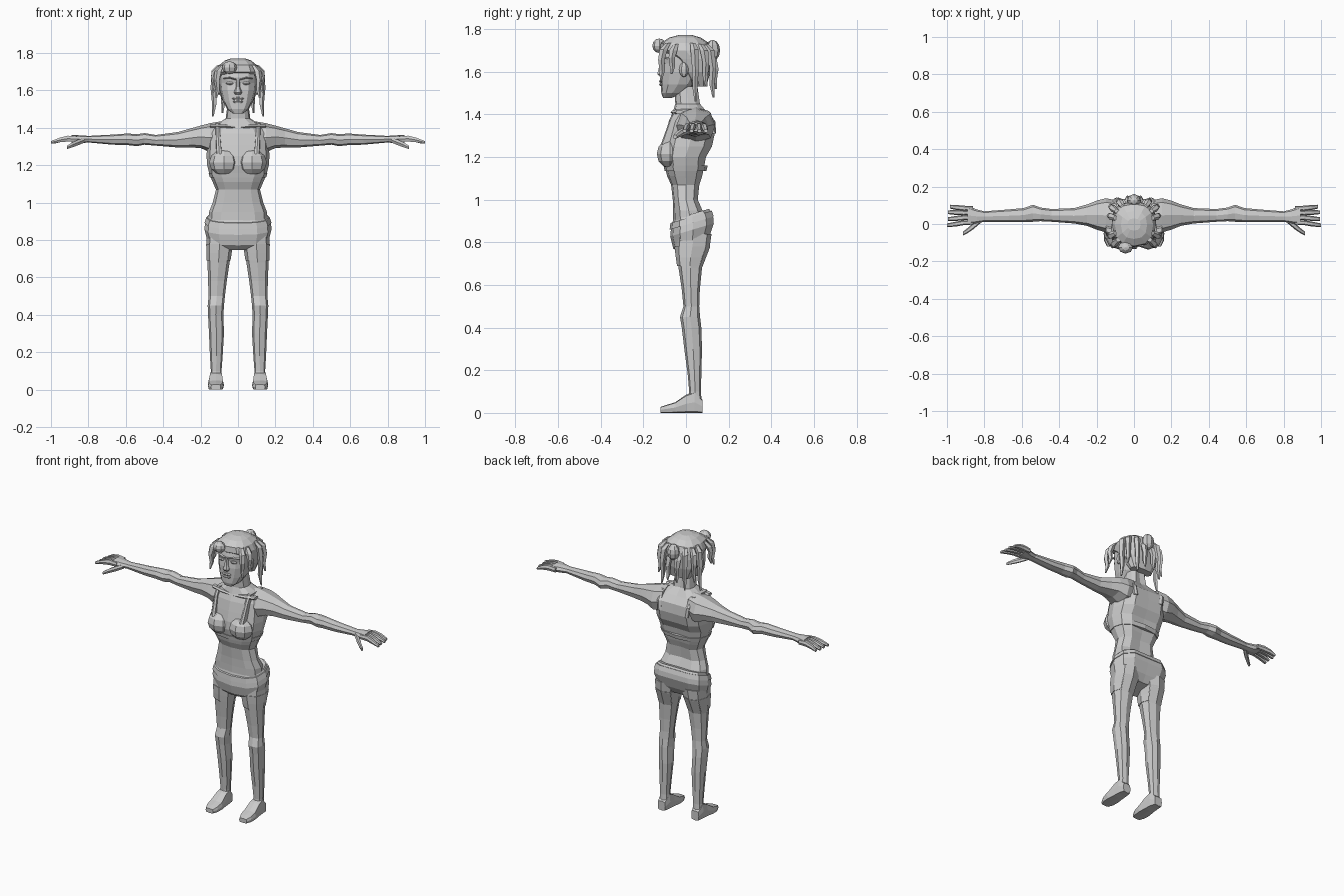
import bpy, bmesh, math
from mathutils import Matrix

grey = bpy.data.materials.new("light_grey")
grey.diffuse_color = (0.6, 0.6, 0.6, 1)


def finish(name, bm, mirror=False):
    bmesh.ops.recalc_face_normals(bm, faces=bm.faces[:])
    me = bpy.data.meshes.new(name)
    bm.to_mesh(me)
    bm.free()
    me.materials.append(grey)
    ob = bpy.data.objects.new(name, me)
    bpy.context.collection.objects.link(ob)
    if mirror:
        ob.modifiers.new("Mirror", 'MIRROR').use_mirror_merge = False
    return ob


def loft(name, axis, rings, n=10, power=2.5, mirror=False, shear=0, groove=0):
    """Skin rings (t, u0, u1, v0, v1) stacked along an axis."""
    bm = bmesh.new()
    loops = []
    for t, u0, u1, v0, v1 in rings:
        loop = []
        for i in range(n):
            a = 2 * math.pi * i / n
            c, s = math.cos(a), math.sin(a)
            u = (u0 + u1) / 2 + (u1 - u0) / 2 * math.copysign(abs(c) ** (2 / power), c)
            v = (v0 + v1) / 2 + (v1 - v0) / 2 * math.copysign(abs(s) ** (2 / power), s)
            if groove and s > 0.99:
                v -= groove
            co = {'x': (t, u, v), 'y': (u, t, v), 'z': (u, v, t + shear * v)}[axis]
            loop.append(bm.verts.new(co))
        loops.append(loop)
    for a, b in zip(loops, loops[1:]):
        for i in range(n):
            j = (i + 1) % n
            bm.faces.new((a[i], a[j], b[j], b[i]))
    bm.faces.new(loops[0])
    bm.faces.new(loops[-1])
    return finish(name, bm, mirror)


def column(name, rings, **kw):
    """Centred upright loft from (z, half_width, y_front, y_back)."""
    return loft(name, 'z', [(z, -w, w, f, b) for z, w, f, b in rings], **kw)


def strand(name, pts, mirror=False):
    """Thin hanging strand from (x, y, z, radius)."""
    return loft(name, 'z', [(z, x - r, x + r, y - r, y + r) for x, y, z, r in pts],
                n=5, power=2, mirror=mirror)


def ball(name, loc, size, mirror=False, seg=8, rows=6):
    bm = bmesh.new()
    m = Matrix.Translation(loc) @ Matrix.Diagonal((*size, 1))
    bmesh.ops.create_uvsphere(bm, u_segments=seg, v_segments=rows, radius=1, matrix=m)
    return finish(name, bm, mirror)


# Torso and neck
column("torso", [
    (.88, .16, -.06, .11), (.95, .155, -.06, .085), (1.0, .135, -.062, .062),
    (1.07, .118, -.07, .07), (1.11, .135, -.088, .085), (1.15, .152, -.098, .095),
    (1.20, .165, -.11, .105), (1.25, .168, -.108, .135), (1.31, .165, -.095, .148),
    (1.37, .16, -.08, .142), (1.41, .13, -.062, .108), (1.45, .066, -.05, .072),
    (1.53, .055, -.055, .06)], n=12, groove=.014)
ball("breast", (.076, -.075, 1.215), (.078, .062, .068), mirror=True)

# Top: straps and lower hem
loft("top_strap", 'z', [
    (1.26, .085, .115, -.118, -.04), (1.32, .09, .118, -.096, -.03),
    (1.38, .095, .12, -.076, .0), (1.425, .095, .12, -.05, .02)],
    n=8, power=4, mirror=True)
loft("back_strap", 'z', [
    (1.31, .075, .11, .06, .142), (1.37, .085, .115, .05, .137),
    (1.425, .095, .12, .01, .085)], n=8, power=4, mirror=True)
column("top_hem", [(1.135, .15, -.1, .096), (1.16, .158, -.105, .102)], n=12)
loft("collarbone", 'x', [
    (.01, -.065, -.03, 1.395, 1.41), (.07, -.072, -.03, 1.40, 1.42),
    (.15, -.05, -.01, 1.40, 1.42)], n=6, mirror=True)

# Shorts and slanted belt
column("shorts", [
    (.755, .14, -.03, .09), (.79, .165, -.06, .118), (.85, .18, -.074, .142),
    (.89, .174, -.07, .138), (.925, .158, -.06, .118)], n=12, shear=.3, groove=.012)
column("belt", [(.882, .179, -.077, .142), (.912, .17, -.073, .132)],
       n=12, shear=.3, groove=.012)

# Legs and feet
loft("leg", 'z', [
    (.03, .085, .15, .01, .075), (.10, .088, .145, .015, .07),
    (.18, .082, .15, .008, .072), (.30, .075, .155, -.008, .075),
    (.40, .078, .16, -.02, .072), (.45, .075, .162, -.028, .066),
    (.50, .07, .157, -.012, .062), (.58, .06, .16, -.02, .065),
    (.68, .045, .163, -.035, .075), (.77, .03, .168, -.05, .11),
    (.84, .02, .168, -.05, .12)], n=8, mirror=True)
loft("short_leg_cuff", 'z', [
    (.69, .04, .167, -.042, .078), (.73, .034, .169, -.048, .092),
    (.78, .026, .17, -.054, .114)], n=8, mirror=True)
loft("foot", 'y', [
    (-.12, .092, .145, 0, .028), (-.09, .078, .16, 0, .038),
    (-.05, .075, .162, 0, .05), (0, .08, .155, 0, .085),
    (.04, .083, .152, 0, .10), (.078, .092, .145, 0, .06)],
    n=8, power=5, mirror=True)

# Arms
loft("arm", 'x', [
    (.09, -.03, .125, 1.28, 1.435), (.15, -.045, .138, 1.27, 1.425),
    (.20, -.03, .125, 1.292, 1.412), (.25, -.01, .105, 1.295, 1.398),
    (.32, .003, .085, 1.295, 1.378), (.44, .012, .08, 1.305, 1.362),
    (.50, .015, .088, 1.31, 1.372), (.54, .012, .103, 1.302, 1.366),
    (.59, .01, .085, 1.308, 1.37), (.67, .01, .078, 1.31, 1.364),
    (.80, .012, .068, 1.322, 1.357), (.84, .004, .078, 1.318, 1.36),
    (.89, -.005, .097, 1.32, 1.362)], n=8, mirror=True)

# Fingers and thumb
for name, y0, y1, tip, end in (("index_finger", -.006, .02, -.008, 1.0),
                               ("middle_finger", .02, .048, .025, .995),
                               ("ring_finger", .046, .074, .062, .995),
                               ("little_finger", .07, .098, .092, .985)):
    loft(name, 'x', [
        (.86, y0 + .003, y1 - .003, 1.325, 1.355), (.91, y0, y1, 1.325, 1.36),
        (.95, (y0 + tip) / 2 - .006, (y1 + tip) / 2 + .007, 1.322, 1.35),
        (end, tip - .009, tip + .011, 1.314, 1.33)], n=6, mirror=True)
loft("thumb", 'x', [
    (.82, .005, .04, 1.32, 1.35), (.855, -.025, .01, 1.305, 1.338),
    (.885, -.046, -.018, 1.295, 1.325), (.915, -.062, -.042, 1.285, 1.305)],
    n=6, mirror=True)

# Head
column("head", [
    (1.478, .028, -.108, -.065), (1.50, .058, -.116, -.01), (1.54, .08, -.117, .04),
    (1.60, .096, -.118, .08), (1.64, .1, -.112, .09), (1.67, .1, -.118, .09),
    (1.72, .09, -.105, .085)], n=12)

# Face
loft("nose", 'z', [
    (1.578, -.015, .015, -.125, -.1), (1.59, -.022, .022, -.137, -.1),
    (1.615, -.012, .012, -.13, -.1), (1.66, -.008, .008, -.12, -.1)], n=6)
for name, z, w in (("upper_lip", 1.556, .032), ("lower_lip", 1.54, .027)):
    ball(name, (0, -.114, z), (w, .012, .009), rows=4)
ball("eye", (.043, -.104, 1.638), (.022, .012, .009), mirror=True, rows=4)
loft("eyebrow", 'x', [
    (.012, -.122, -.1, 1.655, 1.664), (.045, -.12, -.095, 1.664, 1.674),
    (.078, -.102, -.07, 1.66, 1.667)], n=4, power=2, mirror=True)
ball("ear", (.102, -.01, 1.61), (.014, .022, .035), mirror=True, seg=6)

# Hair cap, fringe and knots
column("hair_cap", [
    (1.53, .075, .03, .095), (1.60, .108, -.02, .115), (1.66, .118, -.06, .12),
    (1.70, .118, -.122, .12), (1.735, .102, -.118, .108), (1.76, .07, -.08, .07),
    (1.772, .035, -.035, .03)], n=12)
ball("front_knot", (-.045, -.125, 1.722), (.04, .033, .034))
ball("back_knot", (0, .125, 1.70), (.038, .035, .05))

# Hanging strands, both sides
for i, (x, y, top, low) in enumerate(((.105, -.105, 1.735, 1.56), (.12, -.06, 1.73, 1.59),
                                      (.122, .04, 1.735, 1.46), (.115, .085, 1.73, 1.53),
                                      (.075, .115, 1.73, 1.48), (.03, .125, 1.69, 1.52))):
    h = top - low
    strand(f"hair_strand_{i + 1}", [
        (x * .8, y * .8, top, .013), (x, y, top - .03, .02),
        (x * 1.07, y * 1.1, top - h * .45, .016),
        (x * 1.03, y * 1.06, top - h * .75, .013),
        (x * 1.1, y * 1.12, low, .005)], mirror=True)
